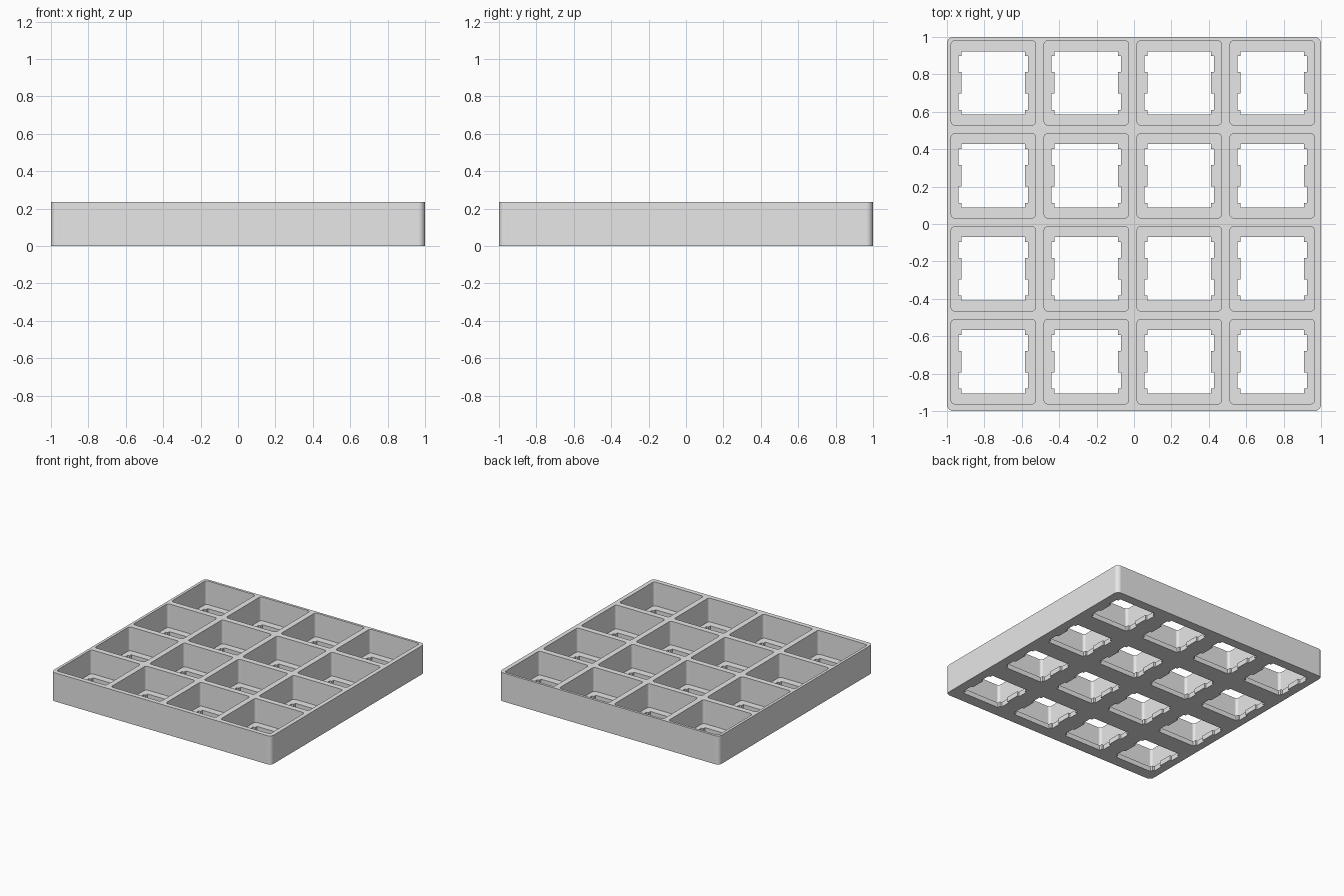
import bpy
import bmesh
from math import radians, sin, cos

HEIGHT, FLOOR = 0.235, 0.04
PITCH, OFF_X, OFF_Y = 0.497, -0.0065, 0.009

cube = bpy.data.objects.get("Cube")
if cube:
    bpy.data.objects.remove(cube, do_unlink=True)

grey = bpy.data.materials.new("light_grey")
grey.use_nodes = True
grey.diffuse_color = (0.8, 0.8, 0.8, 1)
grey.node_tree.nodes["Principled BSDF"].inputs["Base Color"].default_value = (0.8, 0.8, 0.8, 1)


def rounded_square(half, radius, steps=8):
    """Counter-clockwise outline of a square with rounded corners."""
    points = []
    for corner, (sx, sy) in enumerate([(1, 1), (-1, 1), (-1, -1), (1, -1)]):
        for i in range(steps + 1):
            a = radians(90 * (corner + i / steps))
            points.append((sx * (half - radius) + radius * cos(a),
                           sy * (half - radius) + radius * sin(a)))
    return points


def notched_square(half, wide, inner, outer):
    """Square opening with two clip notches on its left and right sides."""
    right = [(half, -half), (half, -outer), (wide, -outer), (wide, -inner),
             (half, -inner), (half, inner), (wide, inner), (wide, outer),
             (half, outer), (half, half)]
    return right + [(-x, -y) for x, y in right]


def prisms(name, outline, centres, z0, z1):
    """One object holding an upright prism of the outline at every centre."""
    bm = bmesh.new()
    for cx, cy in centres:
        low = [bm.verts.new((cx + x, cy + y, z0)) for x, y in outline]
        high = [bm.verts.new((cx + x, cy + y, z1)) for x, y in outline]
        bm.faces.new(low[::-1])
        bm.faces.new(high)
        for i in range(len(outline)):
            j = (i + 1) % len(outline)
            bm.faces.new((low[i], low[j], high[j], high[i]))
    mesh = bpy.data.meshes.new(name)
    bm.to_mesh(mesh)
    bm.free()
    mesh.materials.append(grey)
    ob = bpy.data.objects.new(name, mesh)
    bpy.context.collection.objects.link(ob)
    return ob


# Four by four grid of cells
steps = [(i - 1.5) * PITCH for i in range(4)]
cells = [(x + OFF_X, y + OFF_Y) for x in steps for y in steps]

# Solid block, then the pockets and the clip openings cut from it
tray = prisms("compartment_tray", rounded_square(1, 0.035), [(0, 0)], 0, HEIGHT)
pockets = prisms("pocket_cutter", rounded_square(0.2255, 0.02), cells, FLOOR, HEIGHT + 0.1)
openings = prisms("opening_cutter", notched_square(0.169, 0.186, 0.058, 0.144),
                  cells, -0.1, FLOOR + 0.05)

for cutter in (pockets, openings):
    cutter.hide_render = True
    cut = tray.modifiers.new(cutter.name, 'BOOLEAN')
    cut.operation = 'DIFFERENCE'
    cut.solver = 'EXACT'
    cut.object = cutter

# Keep the cut result and drop the cutters
graph = bpy.context.evaluated_depsgraph_get()
result = bpy.data.meshes.new_from_object(tray.evaluated_get(graph))
tray.modifiers.clear()
tray.data = result
for cutter in (pockets, openings):
    bpy.data.objects.remove(cutter, do_unlink=True)

# Smooth rounded corners, flat walls
for ob in bpy.context.selected_objects:
    ob.select_set(False)
tray.select_set(True)
bpy.context.view_layer.objects.active = tray
bpy.ops.object.shade_smooth_by_angle(angle=radians(30))
weighted = tray.modifiers.new("flat_walls", 'WEIGHTED_NORMAL')
weighted.keep_sharp = True
